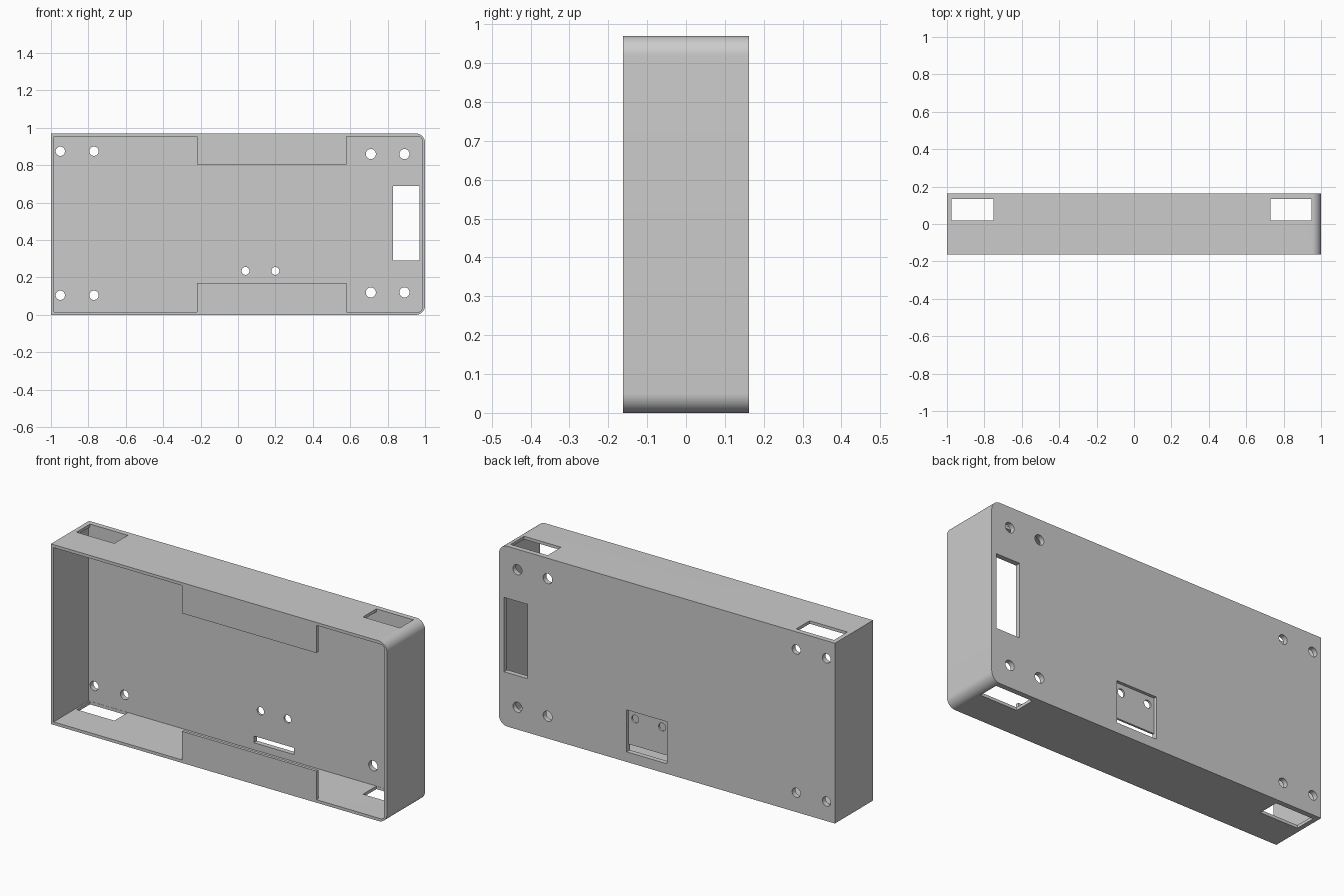
import bpy, bmesh, math

cube = bpy.data.objects.get("Cube")
if cube:
    bpy.data.objects.remove(cube, do_unlink=True)

# Overall sizes
HEIGHT, DEPTH, WALL = 0.97, 0.162, 0.016
BACK_INNER = 0.135

grey = bpy.data.materials.new("plain_grey")
grey.use_nodes = True
colour = (0.6, 0.6, 0.6, 1)
grey.diffuse_color = colour
grey.node_tree.nodes["Principled BSDF"].inputs["Base Color"].default_value = colour


def prism(name, outline, y0, y1):
    """Extrude an (x, z) outline from y0 to y1."""
    bm = bmesh.new()
    face = bm.faces.new([bm.verts.new((x, y0, z)) for x, z in outline])
    top = bmesh.ops.extrude_face_region(bm, geom=[face])["geom"]
    moved = [v for v in top if isinstance(v, bmesh.types.BMVert)]
    bmesh.ops.translate(bm, verts=moved, vec=(0, y1 - y0, 0))
    bmesh.ops.recalc_face_normals(bm, faces=bm.faces)
    mesh = bpy.data.meshes.new(name)
    bm.to_mesh(mesh)
    bm.free()
    mesh.materials.append(grey)
    ob = bpy.data.objects.new(name, mesh)
    bpy.context.scene.collection.objects.link(ob)
    return ob


def arc(x, z, r, start, sweep, steps):
    return [(x + r * math.cos(start + sweep * i / steps),
             z + r * math.sin(start + sweep * i / steps)) for i in range(steps + 1)]


def case_outline(inset, r, low=(), high=()):
    """Case outline, rounded on +x only, with optional points along its long edges."""
    x, z0, z1 = 1 - inset, inset, HEIGHT - inset
    quarter = math.pi / 2
    return ([(-x, z0), *low]
            + arc(x - r, z0 + r, r, -quarter, quarter, 12)
            + arc(x - r, z1 - r, r, 0, quarter, 12)
            + [*high, (-x, z1)])


def rect(x0, x1, z0, z1):
    return [(x0, z0), (x1, z0), (x1, z1), (x0, z1)]


def cut(target, outline, y0, y1):
    """Subtract a prism from the target and discard the cutter."""
    cutter = prism("cutter", outline, y0, y1)
    cutter.hide_render = True
    mod = target.modifiers.new("cut", 'BOOLEAN')
    mod.operation, mod.solver, mod.object = 'DIFFERENCE', 'EXACT', cutter
    bpy.context.view_layer.objects.active = target
    bpy.ops.object.modifier_apply(modifier=mod.name)
    bpy.data.objects.remove(cutter, do_unlink=True)


# Outer case and its hollow
case = prism("case_shell", case_outline(0, 0.05), -DEPTH, DEPTH)
cut(case, case_outline(WALL, 0.02), -DEPTH + WALL, BACK_INNER)

# Front opening, leaving a retaining tab at the top and bottom
left, right, low, high = -0.22, 0.58, 0.17, 0.805
z0, z1 = WALL, HEIGHT - WALL
cut(case, case_outline(WALL, 0.02,
                       [(left, z0), (left, low), (right, low), (right, z0)],
                       [(right, z1), (right, high), (left, high), (left, z1)]),
    -0.2, -0.1)

# Cable windows through the top and bottom walls
for x0, x1 in ((-0.975, -0.75), (0.73, 0.95)):
    for z0, z1 in ((-0.1, 0.1), (HEIGHT - 0.1, HEIGHT + 0.1)):
        cut(case, rect(x0, x1, z0, z1), 0.02, BACK_INNER - 0.001)

# Large window in the back plate
cut(case, rect(0.83, 0.97, 0.29, 0.69), 0.1, 0.2)

# Shallow switch pocket on the back, with a slot along its lower end
cut(case, rect(0, 0.24, 0.054, 0.28), 0.146, 0.2)
cut(case, rect(0, 0.24, 0.054, 0.09), 0.1, 0.2)

# Screw holes through the back plate
holes = [(x, z, 0.025) for x in (-0.95, -0.77) for z in (0.105, 0.875)]
holes += [(x, z, 0.027) for x in (0.71, 0.89) for z in (0.12, 0.86)]
holes += [(x, 0.235, 0.021) for x in (0.04, 0.2)]
for x, z, r in holes:
    cut(case, arc(x, z, r, 0, math.tau, 32)[:-1], 0.1, 0.2)

# Smooth the rounded corners and keep the edges sharp
bpy.ops.object.select_all(action='DESELECT')
case.select_set(True)
bpy.context.view_layer.objects.active = case
bpy.ops.object.shade_smooth_by_angle(angle=math.radians(30))
